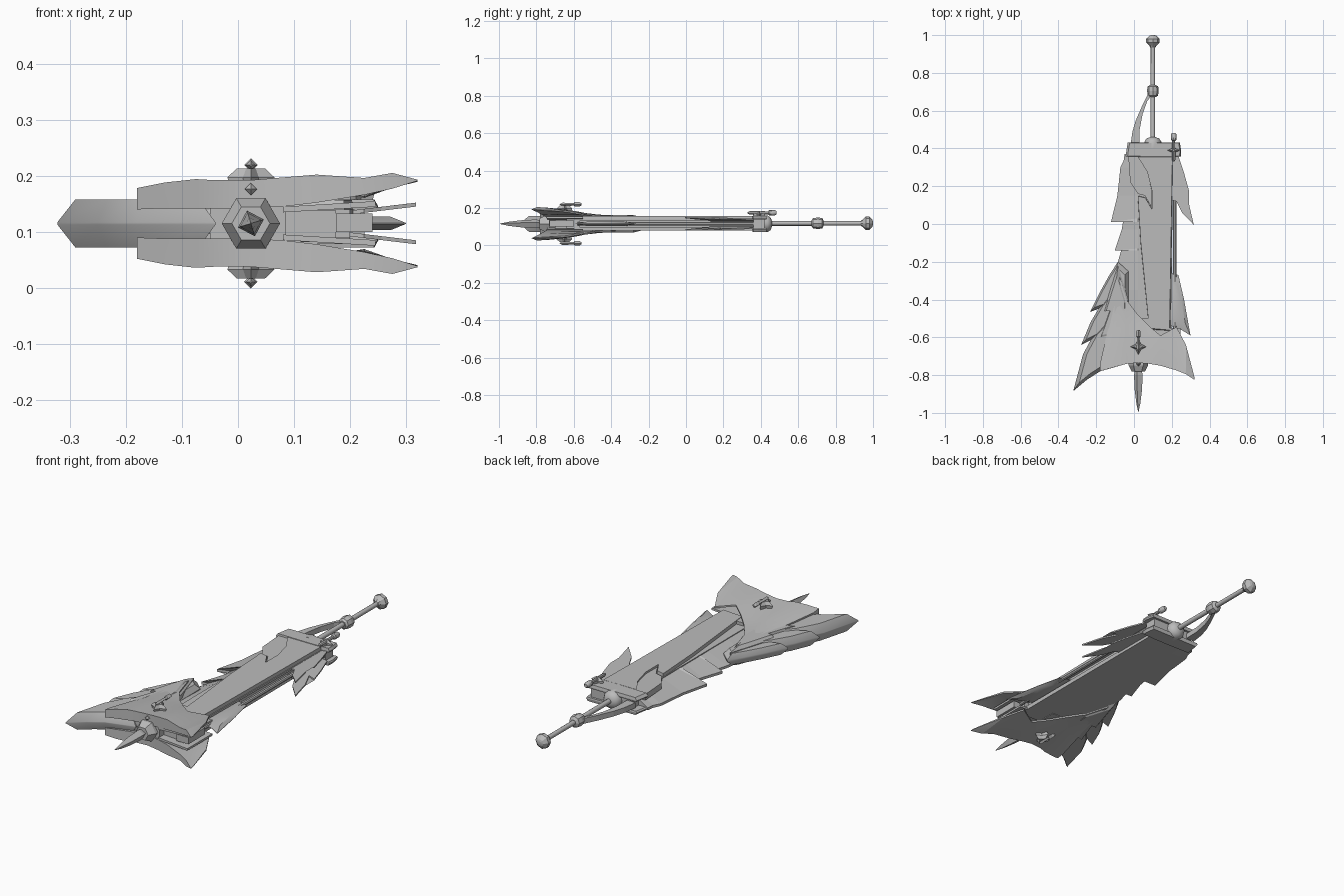
import bpy, bmesh, math

ZM = 0.115  # middle height of the blade
steel = bpy.data.materials.new("grey steel")
steel.diffuse_color = (0.5, 0.5, 0.5, 1)


def loft(name, rings, smooth=0):
    """Skin a list of closed rings and cap both ends."""
    bm = bmesh.new()
    vs = [[bm.verts.new(p) for p in r] for r in rings]
    n = len(rings[0])
    for a, b in zip(vs, vs[1:]):
        for i in range(n):
            bm.faces.new((a[i], a[(i + 1) % n], b[(i + 1) % n], b[i]))
    caps = [bm.faces.new(vs[0]), bm.faces.new(vs[-1][::-1])]
    bmesh.ops.triangulate(bm, faces=caps)
    bmesh.ops.recalc_face_normals(bm, faces=bm.faces)
    me = bpy.data.meshes.new(name)
    bm.to_mesh(me)
    bm.free()
    me.materials.append(steel)
    ob = bpy.data.objects.new(name, me)
    bpy.context.collection.objects.link(ob)
    if smooth:
        bpy.ops.object.select_all(action='DESELECT')
        ob.select_set(True)
        bpy.context.view_layer.objects.active = ob
        bpy.ops.object.shade_smooth_by_angle(angle=math.radians(smooth))
    return ob


def slab(name, pts, levels, tilt=0.0, smooth=0):
    """Stack an outline at (scale, z) levels; tilt raises it along x."""
    cx = sum(p[0] for p in pts) / len(pts)
    cy = sum(p[1] for p in pts) / len(pts)
    return loft(name, [[(cx + (x - cx) * s, cy + (y - cy) * s, z + tilt * (x - 0.2))
                        for x, y in pts] for s, z in levels], smooth)


def box(name, x0, x1, y0, y1, z0, z1):
    return slab(name, [(x0, y0), (x1, y0), (x1, y1), (x0, y1)], [(1, z0), (1, z1)])


def lathe(name, x, z, profile, sides=12, smooth=40, turn=0.0):
    """Turned part along y from (y, radius) pairs."""
    ang = [2 * math.pi * i / sides + turn for i in range(sides)]
    return loft(name, [[(x + r * math.cos(a), y, z + r * math.sin(a)) for a in ang]
                       for y, r in profile], smooth)


def star(cx, cy, r0, r1):
    return [(cx + r * math.cos(math.pi * i / 4), cy + r * math.sin(math.pi * i / 4))
            for i, r in enumerate([r0, r1] * 4)]


def fin_levels(z, h, edge=0.004, s=0.85):
    return [(s, z - h), (1, z - edge), (1, z + edge), (s, z + h)]


def flip(z, side):
    return ZM + side * (z - ZM)


# --- blade: notched cutting edge with a flat underside, core and face plates ---
edge = [(0.37, -0.05), (0.335, -0.055), (0.3, -0.072), (0.15, -0.088), (0.01, -0.122),
        (0.03, -0.055), (-0.03, -0.065), (-0.14, -0.102), (-0.13, -0.065), (-0.2, -0.085),
        (-0.35, -0.10), (-0.5, -0.08), (-0.7, -0.06)]
loft("cutting_edge", [[(x, y, 0.092), (0.025, y, 0.138), (0.025, y, 0.078), (x, y, 0.08)]
                      for y, x in edge])
box("blade_core", 0.02, 0.175, -0.7, 0.37, 0.082, 0.138)
box("lower_face_plate", 0.02, 0.2, -0.6, 0.37, 0.078, 0.098)
slab("upper_face_plate", [(0.02, 0.37), (0.208, 0.37), (0.195, -0.58), (0.02, -0.6)],
     [(1, 0.13), (1, 0.14)])
slab("raised_panel", [(0.02, 0.36), (0.07, 0.28), (0.095, 0.18), (0.095, 0.08), (0.06, 0.14),
                      (0.02, 0.15), (0.035, -0.1), (0.06, -0.35), (0.08, -0.56), (0.19, -0.57),
                      (0.205, 0.36)], [(1, 0.136), (1, 0.14), (0.985, 0.157)])
slab("upper_left_plate", [(-0.03, 0.36), (0.02, 0.36), (0.07, 0.28), (0.093, 0.18), (0.092, 0.09),
                          (0.058, 0.15), (0.02, 0.16), (-0.02, 0.22)], [(1, 0.12), (1, 0.149)])
lathe("side_rod", 0.216, ZM, [(-0.58, 0.009), (0.4, 0.009)], 8)

# --- guard shells over both faces, with a swept wing on the right ---
stations = [  # x, front y, back y, outer z at front, depth at front
    (-0.18, -0.78, -0.74, 0.178, 0.038), (-0.13, -0.765, -0.52, 0.188, 0.046),
    (-0.075, -0.75, -0.28, 0.194, 0.052), (-0.04, -0.74, -0.40, 0.192, 0.05),
    (0.02, -0.735, -0.48, 0.192, 0.05), (0.08, -0.74, -0.54, 0.197, 0.052),
    (0.14, -0.75, -0.59, 0.202, 0.05), (0.225, -0.775, -0.545, 0.196, 0.03),
    (0.275, -0.795, -0.64, 0.205, 0.028), (0.32, -0.825, -0.81, 0.193, 0.002)]
STEPS = 5
for side, tag in ((1, "upper"), (-1, "lower")):
    rings = []
    for x, yf, yb, z, d in stations:
        top, low = [], []
        for i in range(STEPS + 1):
            t = i / STEPS
            y = yf + (yb - yf) * t
            zo = max(z - 0.085 * (y - yf) * (1 + 0.4 * t), 0.158)
            top.append((x, y, flip(zo, side)))
            low.append((x, y, flip(zo - d * (1 - t) - min(d, 0.008) * t, side)))
        rings.append(top + low[::-1])
    loft(tag + "_guard_shell", rings, 25)

    # jewel: four pointed star with a pin lying on it
    cx, cy = 0.023, -0.65
    slab(tag + "_jewel_star", star(cx, cy, 0.042, 0.02),
         [(0.8, flip(0.175, side)), (1, flip(0.197, side)), (0.6, flip(0.213, side))])
    lathe(tag + "_jewel_pin", cx, flip(0.219, side),
          [(-0.675, 0.002), (-0.66, 0.009), (-0.6, 0.007), (-0.595, 0.012), (-0.57, 0.012),
           (-0.56, 0.006)], 4, 0)
lathe("front_stud", 0.023, 0.176, [(-0.73, 0.011), (-0.742, 0.011), (-0.752, 0.001)], 4, 0)
box("guard_core", -0.05, 0.085, -0.732, -0.5, 0.075, 0.155)

# --- layered wing fins on the left ---
slab("left_fin_rear", [(-0.085, -0.2), (-0.13, -0.27), (-0.18, -0.36), (-0.232, -0.465),
                       (-0.16, -0.44), (-0.03, -0.45), (-0.03, -0.25)],
     fin_levels(ZM, 0.028, 0.004, 0.8), 0, 35)
slab("left_fin_middle", [(-0.1, -0.33), (-0.17, -0.42), (-0.23, -0.52), (-0.28, -0.64),
                         (-0.2, -0.6), (-0.03, -0.62), (-0.03, -0.35)],
     fin_levels(ZM, 0.036, 0.004, 0.8), 0, 35)
slab("left_fin_front", [(-0.1, -0.45), (-0.2, -0.56), (-0.27, -0.69), (-0.322, -0.885),
                        (-0.25, -0.825), (-0.18, -0.78), (-0.04, -0.74), (-0.04, -0.5)],
     fin_levels(ZM, 0.043, 0.002, 0.78), 0, 35)
for side, tag in ((1, "upper"), (-1, "lower")):
    slab(tag + "_left_cover", [(-0.085, -0.22), (-0.12, -0.33), (-0.16, -0.46), (-0.13, -0.46),
                               (-0.19, -0.63), (-0.15, -0.62), (-0.03, -0.6), (-0.03, -0.4)],
         [(1, flip(0.125, side)), (1, flip(0.146, side)), (0.75, flip(0.162, side))])

# --- back fins on the right ---
for side, tag in ((1, "upper"), (-1, "lower")):
    slab(tag + "_back_fins", [(0.18, 0.36), (0.235, 0.36), (0.265, 0.27), (0.29, 0.18), (0.255, 0.19),
                              (0.29, 0.11), (0.317, -0.005), (0.255, 0.06), (0.225, 0.12), (0.18, 0.13)],
         [(1, flip(0.131, side)), (1, flip(0.138, side))], 0.12 * side)
slab("back_fin_low", [(0.17, -0.25), (0.235, -0.27), (0.265, -0.4), (0.299, -0.59),
                      (0.25, -0.56), (0.17, -0.53)], fin_levels(ZM, 0.012, 0.001, 0.6), 0, 35)

# --- open mechanism inside the guard ---
box("mechanism_block", 0.175, 0.24, -0.73, -0.6, 0.1, 0.133)
box("mechanism_arm", 0.1, 0.18, -0.70, -0.58, 0.1, 0.13)
box("mechanism_back", 0.08, 0.2, -0.64, -0.57, 0.09, 0.14)
for side, tag in ((1, "upper"), (-1, "lower")):
    slab(tag + "_mechanism_rail", [(0.08, -0.74), (0.245, -0.745), (0.245, -0.55), (0.08, -0.55)],
         [(1, flip(0.142, side)), (1, flip(0.152, side))], 0.06 * side)

# --- front spike on a hexagonal boss ---
lathe("hexagon_boss", 0.023, ZM, [(-0.7, 0.052), (-0.748, 0.052), (-0.782, 0.034)], 6, 0)
lathe("front_spike", 0.023, ZM, [(-0.77, 0.018), (-0.80, 0.024), (-0.88, 0.02), (-0.95, 0.011),
                                 (-0.995, 0.001)], 4, 0, 0.3)

# --- crossbar plates, pin and grip ---
bar = [(-0.045, 0.358), (0.15, 0.355), (0.248, 0.358), (0.25, 0.385), (0.243, 0.432), (-0.033, 0.432)]
for side, tag in ((1, "upper"), (-1, "lower")):
    slab(tag + "_crossbar", bar, [(0.97, flip(0.138, side)), (1, flip(0.145, side)),
                                  (0.94, flip(0.158, side))])
box("crossbar_core", 0.0, 0.225, 0.36, 0.42, 0.085, 0.145)
lathe("crossbar_pin", 0.21, 0.174, [(0.33, 0.004), (0.34, 0.009), (0.44, 0.008), (0.445, 0.014),
                                    (0.475, 0.014), (0.483, 0.009)], 8)
slab("crossbar_star", star(0.21, 0.39, 0.033, 0.014), [(0.9, 0.155), (1, 0.168), (0.25, 0.184)])
lathe("grip_socket", 0.1, ZM, [(0.40, 0.045), (0.435, 0.045), (0.452, 0.034), (0.46, 0.014)], 12)
lathe("grip", 0.1, 0.118, [(0.44, 0.0125), (0.95, 0.0115)], 10)
lathe("grip_collar", 0.1, 0.118, [(0.672, 0.018), (0.68, 0.027), (0.705, 0.031), (0.728, 0.028),
                                  (0.735, 0.016)], 8, 0)
lathe("pommel", 0.1, 0.118, [(0.935, 0.014), (0.945, 0.02), (0.962, 0.036), (0.98, 0.036),
                             (0.997, 0.018), (1.0, 0.008)], 8, 0)
slab("hand_guard", [(0.095, 0.705), (0.075, 0.69), (0.045, 0.63), (0.01, 0.55), (-0.008, 0.49),
                    (-0.018, 0.42), (0.028, 0.42), (0.03, 0.5), (0.045, 0.58), (0.07, 0.65),
                    (0.095, 0.685)], [(1, 0.102), (1, 0.128)])
